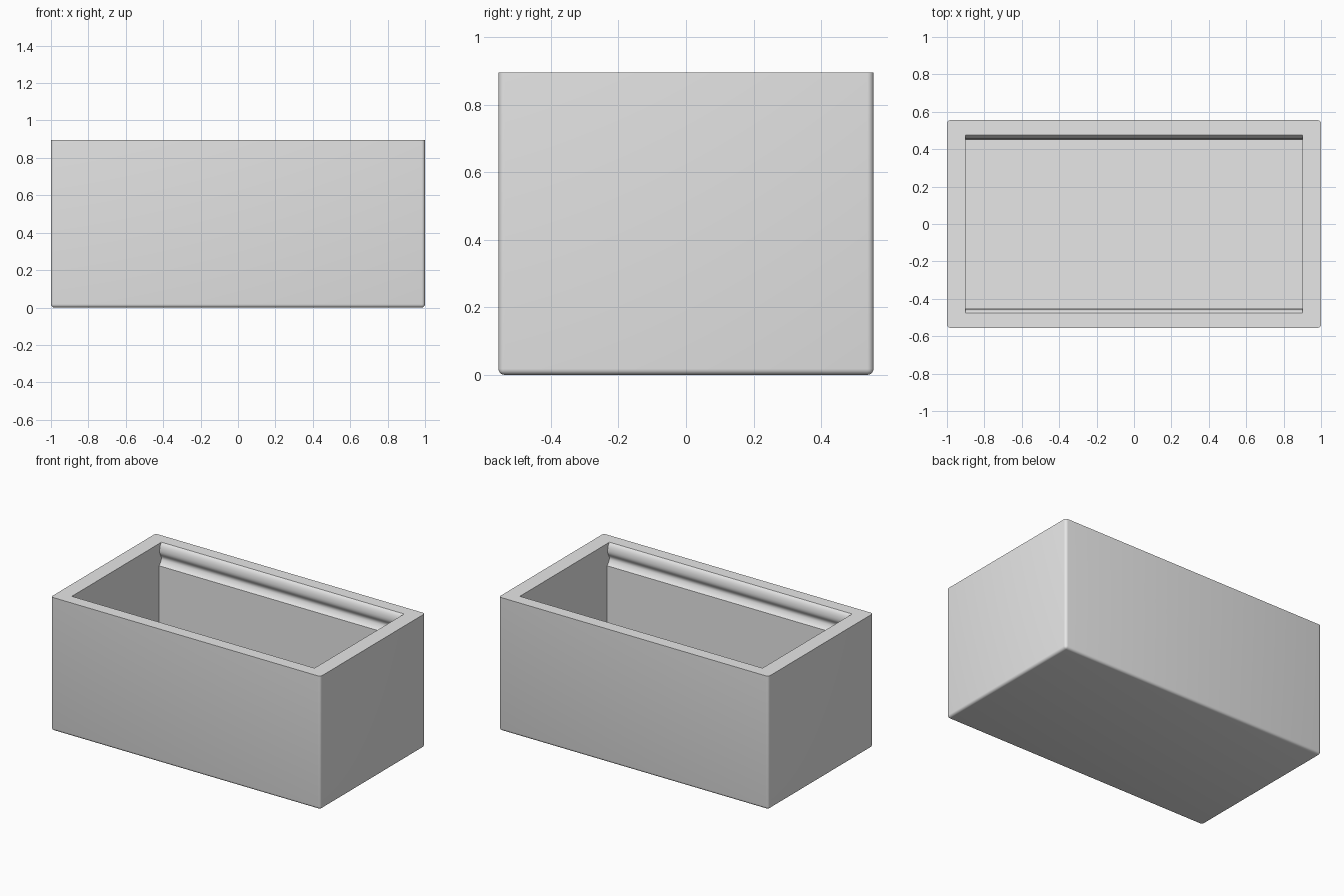
import bpy, bmesh, math

if "Cube" in bpy.data.objects:
    bpy.data.objects.remove(bpy.data.objects["Cube"])

W, D, H = 2.0, 1.11, 0.895      # outer size
FLOOR, END_X = 0.1, 0.9         # floor height, inner half length

grey = bpy.data.materials.new("light grey")
grey.diffuse_color = (0.8, 0.8, 0.8, 1.0)
grey.use_nodes = True
grey.node_tree.nodes["Principled BSDF"].inputs["Base Color"].default_value = grey.diffuse_color


def add_object(name, bm):
    bmesh.ops.recalc_face_normals(bm, faces=bm.faces)
    mesh = bpy.data.meshes.new(name)
    bm.to_mesh(mesh)
    bm.free()
    mesh.materials.append(grey)
    obj = bpy.data.objects.new(name, mesh)
    bpy.context.collection.objects.link(obj)
    return obj


# Outer block, rounded on the upright and bottom edges
bm = bmesh.new()
bmesh.ops.create_cube(bm, size=1.0)
for v in bm.verts:
    v.co = (v.co.x * W, v.co.y * D, (v.co.z + 0.5) * H)
edges = [e for e in bm.edges if not all(v.co.z > H - 0.01 for v in e.verts)]
bmesh.ops.bevel(bm, geom=edges, offset=0.018, segments=4, profile=0.5,
                affect='EDGES')
box = add_object("open_box", bm)

# Cavity cross-section: straight wall, groove, rounded lip
side = [(0.45, FLOOR), (0.45, 0.746), (0.457, 0.753), (0.466, 0.766),
        (0.472, 0.780), (0.474, 0.790), (0.471, 0.801), (0.465, 0.811),
        (0.459, 0.821), (0.4555, 0.832), (0.455, 0.845), (0.4565, 0.860),
        (0.4605, 0.875), (0.467, 0.887), (0.475, H), (0.475, H + 0.1)]
outline = side + [(-y, z) for y, z in reversed(side)]

# Cavity cutter, swept along the length
bm = bmesh.new()
face = bm.faces.new([bm.verts.new((-END_X, y, z)) for y, z in outline])
swept = bmesh.ops.extrude_face_region(bm, geom=[face], use_keep_orig=True)
for item in swept["geom"]:
    if isinstance(item, bmesh.types.BMVert):
        item.co.x = END_X
cutter = add_object("cavity_cutter", bm)
cutter.hide_render = True

# Hollow out the box
cut = box.modifiers.new("hollow", 'BOOLEAN')
cut.operation = 'DIFFERENCE'
cut.solver = 'EXACT'
cut.object = cutter
bpy.context.view_layer.objects.active = box
box.select_set(True)
bpy.ops.object.modifier_apply(modifier=cut.name)
bpy.data.objects.remove(cutter)

# Soft shading on the rounded parts only
bpy.ops.object.shade_smooth_by_angle(angle=math.radians(32))
